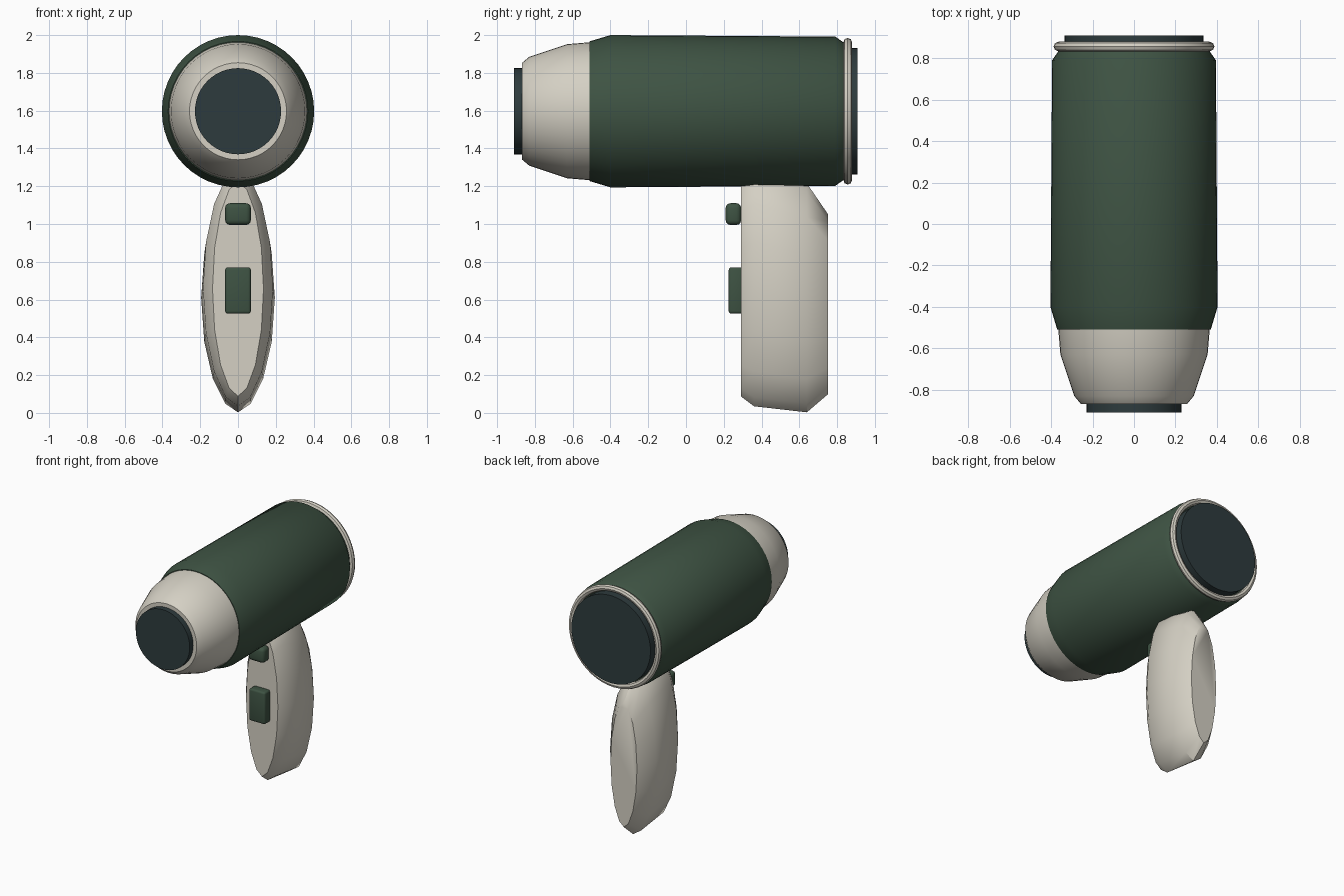
import bpy, bmesh, math

if "Cube" in bpy.data.objects:
    bpy.data.objects.remove(bpy.data.objects["Cube"])

AXIS_Z = 1.597


def material(name, rgb):
    m = bpy.data.materials.new(name)
    m.diffuse_color = (*rgb, 1)
    m.use_nodes = True
    m.node_tree.nodes["Principled BSDF"].inputs["Base Color"].default_value = m.diffuse_color
    return m


cream = material("warm cream", (0.66, 0.63, 0.55))
green = material("forest green", (0.048, 0.086, 0.056))
dark = material("dark slate", (0.027, 0.044, 0.047))


def finish(bm, name, mat, angle=40):
    bmesh.ops.recalc_face_normals(bm, faces=bm.faces)
    me = bpy.data.meshes.new(name)
    bm.to_mesh(me)
    bm.free()
    me.materials.append(mat)
    ob = bpy.data.objects.new(name, me)
    bpy.context.collection.objects.link(ob)
    bpy.ops.object.select_all(action='DESELECT')
    ob.select_set(True)
    bpy.context.view_layer.objects.active = ob
    bpy.ops.object.shade_smooth_by_angle(angle=math.radians(angle))
    return ob


def loft(name, sections, mat, closed=False):
    """Skin a row of equal-length point loops, capped unless closed."""
    bm = bmesh.new()
    loops = [[bm.verts.new(p) for p in s] for s in sections]
    pairs = list(zip(loops, loops[1:]))
    if closed:
        pairs.append((loops[-1], loops[0]))
    else:
        bm.faces.new(loops[0])
        bm.faces.new(loops[-1])
    for a, b in pairs:
        for i in range(len(a)):
            j = (i + 1) % len(a)
            bm.faces.new((a[i], a[j], b[j], b[i]))
    return finish(bm, name, mat)


def lathe(name, profile, mat, sides=48, closed=False):
    """Turn a (y, radius) profile about the barrel axis."""
    turn = [2 * math.pi * i / sides for i in range(sides)]
    loft(name, [[(r * math.cos(t), y, AXIS_Z + r * math.sin(t)) for t in turn]
                for y, r in profile], mat, closed)


# barrel
lathe("barrel", [(-0.51, 0.37), (-0.40, 0.403), (0.79, 0.395), (0.84, 0.36)], green)
# nozzle
lathe("nozzle", [(-0.867, 0.257), (-0.83, 0.288), (-0.63, 0.355), (-0.50, 0.366)], cream)
# outlet and intake discs
lathe("outlet_disc", [(-0.91, 0.228), (-0.85, 0.228)], dark)
lathe("intake_disc", [(0.82, 0.335), (0.908, 0.335)], dark)
# rear trim ring
lathe("rear_ring", [(0.856 + 0.023 * math.sin(a), 0.365 + 0.023 * math.cos(a))
                    for a in (math.pi * k / 4 for k in range(8))], cream, closed=True)


def lens(y, half_width, bottom, top, n=16):
    """Slightly pointed upright oval."""
    pts = []
    for i in range(n):
        a = 2 * math.pi * i / n
        c = math.cos(a)
        x = math.copysign(half_width * abs(c) ** 1.1, c)
        pts.append((x, y, (top + bottom) / 2 + (top - bottom) / 2 * math.sin(a)))
    return pts


# handle
loft("handle", [lens(0.29, 0.135, 0.088, 1.225), lens(0.36, 0.185, 0.035, 1.29),
                lens(0.64, 0.195, 0.003, 1.215), lens(0.753, 0.112, 0.10, 1.05)], cream)


def button(name, y0, y1, z0, z1, bevel):
    bm = bmesh.new()
    bmesh.ops.create_cube(bm, size=1)
    for v in bm.verts:
        v.co = (v.co.x * 0.136, (y0 + y1) / 2 + v.co.y * (y1 - y0),
                (z0 + z1) / 2 + v.co.z * (z1 - z0))
    bmesh.ops.bevel(bm, geom=bm.edges[:], offset=bevel, segments=3,
                    profile=0.5, affect='EDGES')
    finish(bm, name, green)


# handle buttons
button("upper_button", 0.21, 0.292, 0.995, 1.11, 0.025)
button("lower_switch", 0.226, 0.30, 0.525, 0.77, 0.014)
